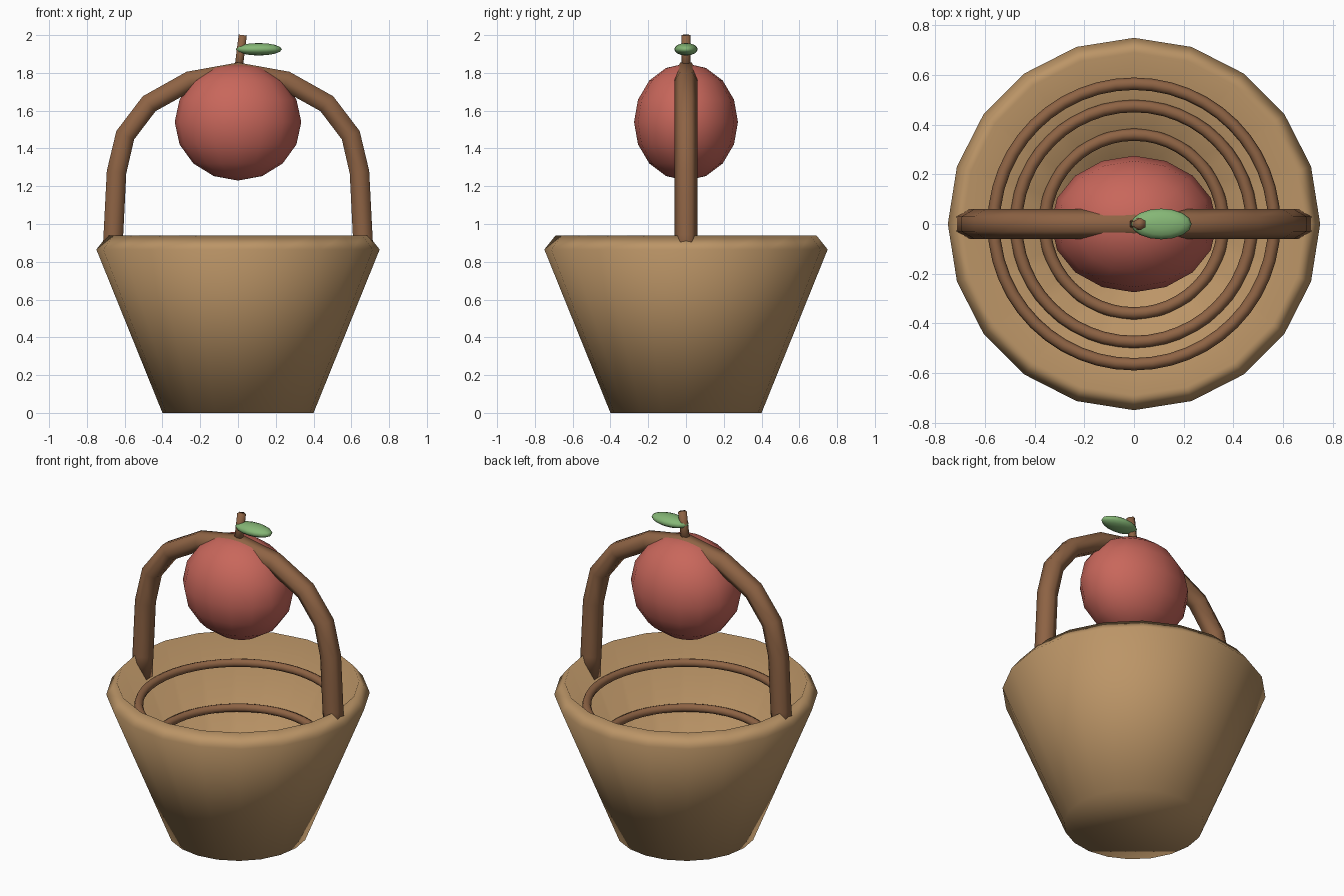
import bpy, bmesh, math
from mathutils import Vector, Matrix

if "Cube" in bpy.data.objects:
    bpy.data.objects.remove(bpy.data.objects["Cube"])


def material(name, rgb):
    m = bpy.data.materials.new(name)
    m.diffuse_color = (*rgb, 1)
    m.use_nodes = True
    m.node_tree.nodes["Principled BSDF"].inputs["Base Color"].default_value = m.diffuse_color
    return m


TAN = material("tan", (0.50, 0.30, 0.135))
BROWN = material("brown", (0.27, 0.125, 0.058))
RED = material("red", (0.58, 0.135, 0.105))
GREEN = material("green", (0.235, 0.47, 0.18))


def finish(bm, name, mat):
    bmesh.ops.recalc_face_normals(bm, faces=bm.faces)
    for f in bm.faces:
        f.smooth = True
    me = bpy.data.meshes.new(name)
    bm.to_mesh(me)
    bm.free()
    me.materials.append(mat)
    ob = bpy.data.objects.new(name, me)
    bpy.context.collection.objects.link(ob)
    return ob


def loft(name, rings, mat):
    """Skin a list of point rings and cap both ends."""
    bm = bmesh.new()
    loops = [[bm.verts.new(p) for p in r] for r in rings]
    n = len(loops[0])
    for a, b in zip(loops, loops[1:]):
        for i in range(n):
            j = (i + 1) % n
            bm.faces.new((a[i], a[j], b[j], b[i]))
    bm.faces.new(loops[0])
    bm.faces.new(loops[-1])
    return finish(bm, name, mat)


def tube(name, path, radius, mat, sides=6):
    """Round tube along a path lying in the xz plane."""
    pts = [Vector((x, 0, z)) for x, z in path]
    rings = []
    for i, p in enumerate(pts):
        d_in = (p - pts[max(i - 1, 0)]).normalized()
        d_out = (pts[min(i + 1, len(pts) - 1)] - p).normalized()
        t = (d_in + d_out).normalized()
        side = Vector((0, 1, 0))
        up = side.cross(t)
        rings.append([p + radius * (math.cos(a) * side + math.sin(a) * up)
                      for a in (2 * math.pi * k / sides for k in range(sides))])
    return loft(name, rings, mat)


def ellipsoid(name, center, size, segs, rings, mat):
    bm = bmesh.new()
    bmesh.ops.create_uvsphere(
        bm, u_segments=segs, v_segments=rings, radius=1,
        matrix=Matrix.Translation(center) @ Matrix.Diagonal((*size, 1)))
    return finish(bm, name, mat)


def circle(r, z, n):
    return [(r * math.cos(2 * math.pi * k / n), r * math.sin(2 * math.pi * k / n), z)
            for k in range(n)]


# Basket: outer wall, chamfered rim, sloping inner wall and floor
profile = [(0.40, 0), (0.75, 0.865), (0.69, 0.94), (0.26, 0.05)]
loft("basket", [circle(r, z, 20) for r, z in profile], TAN)

# Woven rings inside the basket
for k, (r, z) in enumerate([(0.565, 0.795), (0.475, 0.555), (0.36, 0.31)]):
    bpy.ops.mesh.primitive_torus_add(major_segments=48, minor_segments=8,
                                     major_radius=r, minor_radius=0.025,
                                     location=(0, 0, z))
    ring = bpy.context.object
    ring.name = f"inner_ring_{k + 1}"
    ring.data.materials.append(BROWN)
    bpy.ops.object.shade_smooth()

# Arched handle, mirrored about the middle
half = [(-0.668, 0.80), (-0.66, 0.94), (-0.643, 1.275), (-0.597, 1.47),
        (-0.47, 1.637), (-0.255, 1.757)]
path = half + [(0, 1.803)] + [(-x, z) for x, z in reversed(half)]
tube("handle", path, 0.06, BROWN)

# Apple with stem and leaf
ellipsoid("apple", (0, 0, 1.54), (0.335, 0.275, 0.31), 16, 8, RED)
tube("stem", [(0, 1.80), (0.025, 2.0)], 0.025, BROWN)
ellipsoid("leaf", (0.11, 0, 1.925), (0.122, 0.062, 0.033), 16, 8, GREEN)
